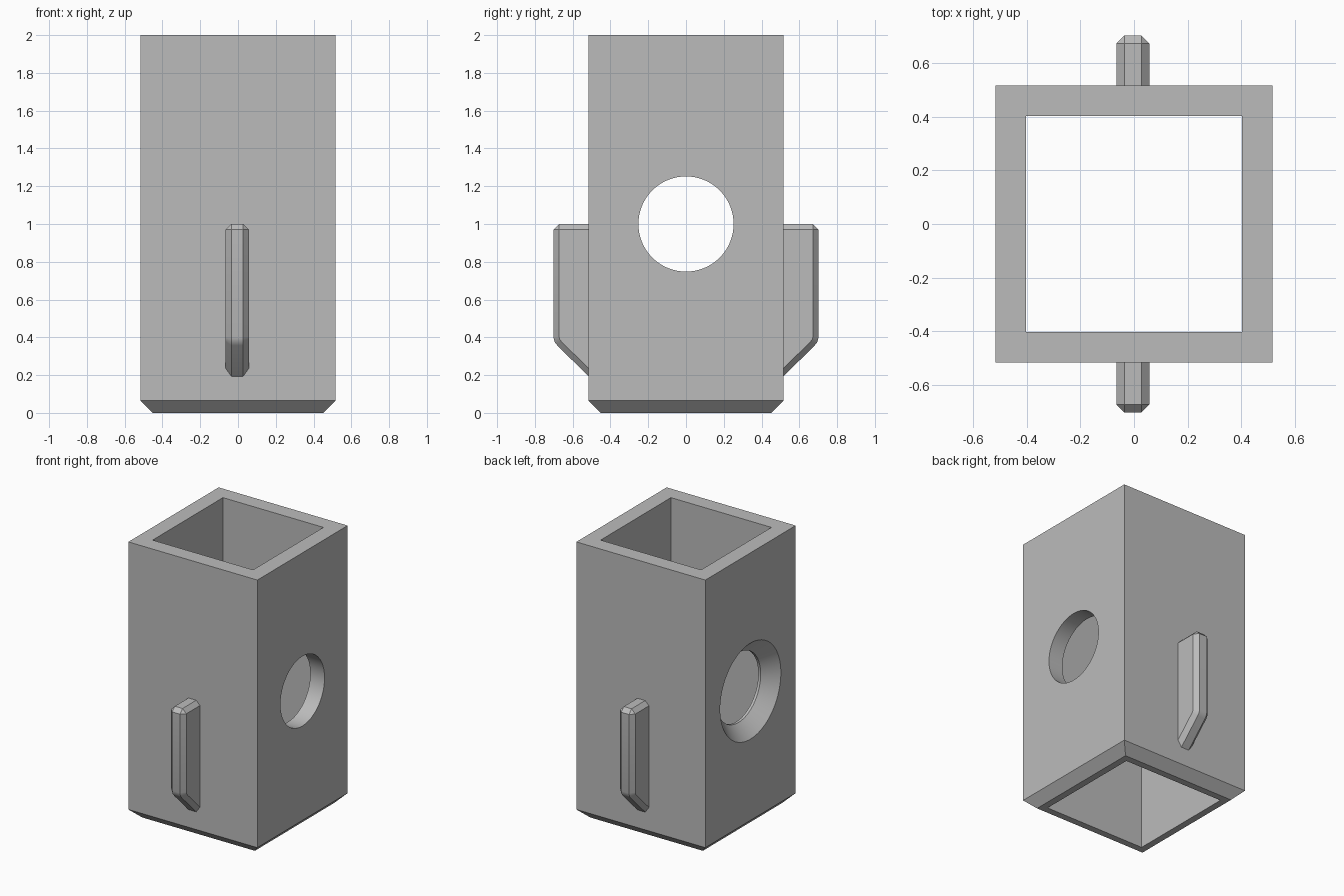
import bpy, bmesh, math

cube = bpy.data.objects.get("Cube")
if cube:
    bpy.data.objects.remove(cube, do_unlink=True)

# One plain grey for the whole model
grey = bpy.data.materials.new("plain grey")
grey.use_nodes = True
grey.diffuse_color = (0.5, 0.5, 0.5, 1)
grey.node_tree.nodes["Principled BSDF"].inputs["Base Color"].default_value = (0.5, 0.5, 0.5, 1)

OUTER, INNER, HEIGHT, CHAMFER = 0.516, 0.402, 2.0, 0.065


def make_object(name, bm):
    bmesh.ops.recalc_face_normals(bm, faces=bm.faces)
    mesh = bpy.data.meshes.new(name)
    bm.to_mesh(mesh)
    bm.free()
    mesh.materials.append(grey)
    obj = bpy.data.objects.new(name, mesh)
    bpy.context.collection.objects.link(obj)
    return obj


def skin(bm, rings, closed):
    """Bridge successive rings of vertices with quads."""
    pairs = list(zip(rings, rings[1:]))
    if closed:
        pairs.append((rings[-1], rings[0]))
    for a, b in pairs:
        n = len(a)
        for i in range(n):
            j = (i + 1) % n
            bm.faces.new((a[i], a[j], b[j], b[i]))


def activate(obj):
    bpy.ops.object.select_all(action='DESELECT')
    obj.select_set(True)
    bpy.context.view_layer.objects.active = obj


# Square tube, chamfered around the outside of its base
bm = bmesh.new()
section = [(OUTER - CHAMFER, 0), (OUTER, CHAMFER), (OUTER, HEIGHT), (INNER, HEIGHT), (INNER, 0)]
corners = [(-1, -1), (1, -1), (1, 1), (-1, 1)]
skin(bm, [[bm.verts.new((sx * h, sy * h, z)) for sx, sy in corners] for h, z in section], True)
body = make_object("square_tube", bm)

# Cross hole, countersunk on the -x wall
bm = bmesh.new()
R, SINK, SIDES = 0.252, 0.095, 96
lathe = [(-OUTER - 0.05, R + SINK + 0.05), (-OUTER + SINK, R), (OUTER + 0.1, R)]
rings = [[bm.verts.new((x, r * math.cos(i * math.tau / SIDES), 1 + r * math.sin(i * math.tau / SIDES)))
          for i in range(SIDES)] for x, r in lathe]
skin(bm, rings, False)
bm.faces.new(rings[0])
bm.faces.new(rings[-1])
cutter = make_object("hole_cutter", bm)
cutter.hide_render = True

cut = body.modifiers.new("cross_hole", 'BOOLEAN')
cut.operation = 'DIFFERENCE'
cut.solver = 'EXACT'
cut.object = cutter
activate(body)
bpy.ops.object.modifier_apply(modifier=cut.name)
bpy.data.objects.remove(cutter, do_unlink=True)
bpy.ops.object.shade_smooth_by_angle(angle=math.radians(30))


def make_rib(name, side):
    """Chamfered rib with a sloping foot, on the front (-1) or back (+1) wall."""
    root, tip, half, mid = OUTER - 0.003, 0.702, 0.061, -0.004
    outline = [(root, 1.0), (tip, 1.0), (tip, 0.4), (tip - 0.006, 0.376),
               (tip - 0.02, 0.358), (root, 0.19)]
    bm = bmesh.new()
    left, right = [[bm.verts.new((mid + s * half, side * y, z)) for y, z in outline] for s in (-1, 1)]
    skin(bm, [left, right], False)
    bm.faces.new(left)
    bm.faces.new(right)
    top_edge = bm.edges.get((left[1], right[1]))
    edges = [top_edge]
    for row in (left, right):
        edges += [bm.edges.get(pair) for pair in zip(row, row[1:])]
    bmesh.ops.recalc_face_normals(bm, faces=bm.faces)
    bmesh.ops.bevel(bm, geom=edges, offset=0.03, offset_type='OFFSET', segments=1,
                    profile=0.5, affect='EDGES', clamp_overlap=False)
    rib = make_object(name, bm)
    activate(rib)
    bpy.ops.object.shade_smooth_by_angle(angle=math.radians(25))


make_rib("front_rib", -1)
make_rib("back_rib", 1)
